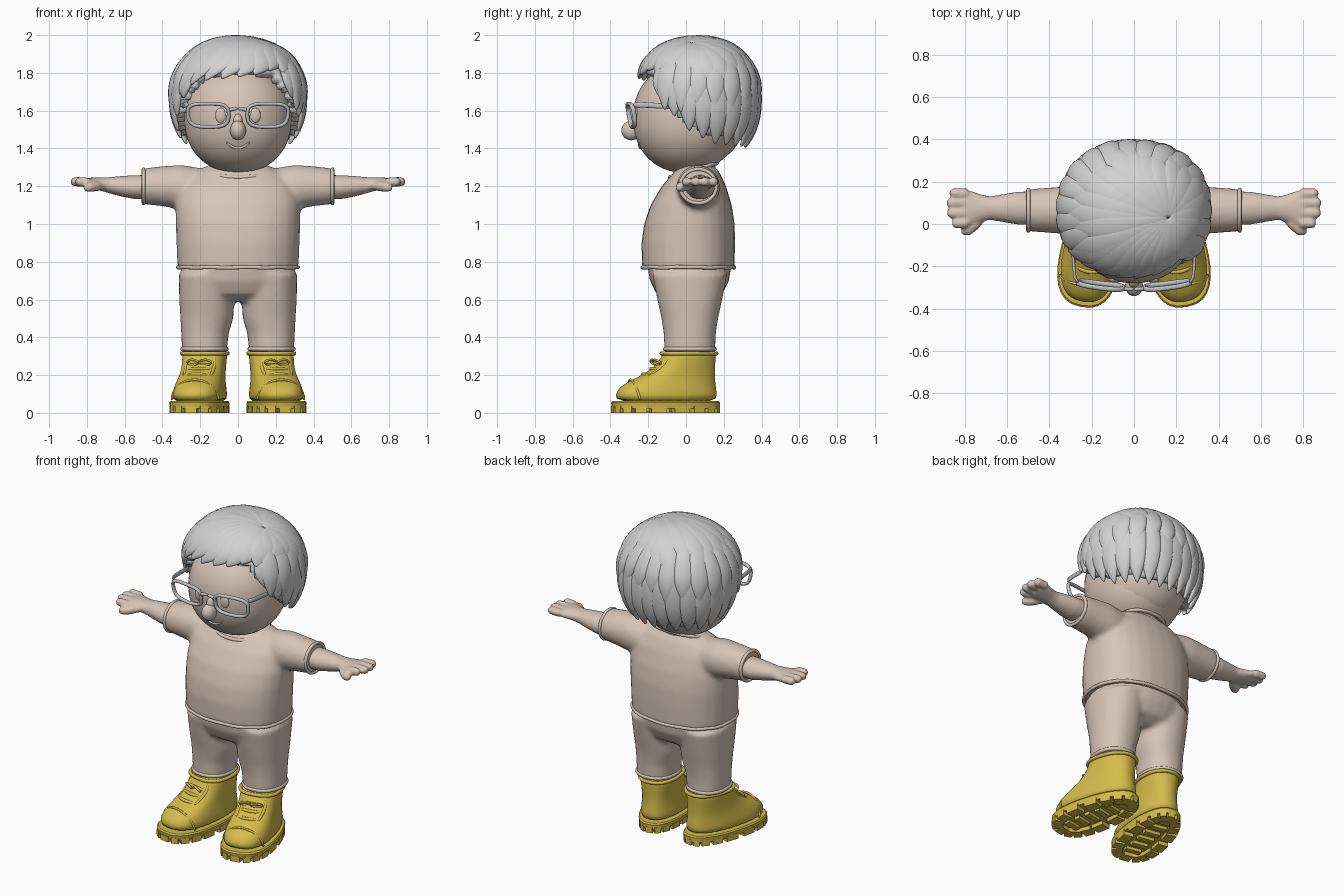
import bpy, bmesh, math, random
from math import sin, cos, pi, radians
from mathutils import Vector as V, Matrix

random.seed(4)
if bpy.data.objects.get("Cube"):
    bpy.data.objects.remove(bpy.data.objects["Cube"])


def material(name, rgb):
    m = bpy.data.materials.new(name)
    m.use_nodes = True
    m.diffuse_color = (*rgb, 1)
    b = m.node_tree.nodes["Principled BSDF"]
    b.inputs["Base Color"].default_value = (*rgb, 1)
    b.inputs["Roughness"].default_value = 0.7
    return m


TAN = material("warm tan", (0.68, 0.56, 0.48))
HAIR = material("silver grey", (0.64, 0.64, 0.64))
FRAME = material("frame grey", (0.52, 0.53, 0.55))
YELLOW = material("boot yellow", (0.66, 0.5, 0.07))


def power(v, p):
    return math.copysign(abs(v) ** (2 / p), v)


def ring(c, u, v, n=28, p=2):
    """Closed superellipse around c with half axes u and v."""
    return [V(c) + V(u) * power(cos(2 * pi * i / n), p) + V(v) * power(sin(2 * pi * i / n), p)
            for i in range(n)]


def flat(x, y, z, rx, ry, p=2.2):
    return ring((x, y, z), (rx, 0, 0), (0, ry, 0), p=p)


def loft(bm, rings, closed=False):
    rows = [[bm.verts.new(p) for p in r] for r in rings]
    n = len(rows[0])
    for k in range(len(rows) - (0 if closed else 1)):
        a, b = rows[k], rows[(k + 1) % len(rows)]
        for i in range(n):
            bm.faces.new((a[i], a[(i + 1) % n], b[(i + 1) % n], b[i]))
    if not closed:
        bm.faces.new(rows[0][::-1])
        bm.faces.new(rows[-1])


def tube(bm, pts, r, closed=False, up=(0, 0, 1), wide=1, n=8, taper=False):
    """Round bar along pts; wide stretches it along the up direction."""
    pts = [V(p) for p in pts]
    last, rings = len(pts) - 1, []
    for i, p in enumerate(pts):
        if closed:
            t = pts[(i + 1) % len(pts)] - pts[i - 1]
        else:
            t = pts[min(i + 1, last)] - pts[max(i - 1, 0)]
        s = t.normalized().cross(V(up)).normalized()
        k = 0.55 if taper and i in (0, last) else 1
        rings.append(ring(p, s * r * k, s.cross(t.normalized()) * r * k * wide, n))
    loft(bm, rings, closed)


def ball(bm, c, size):
    bmesh.ops.create_uvsphere(bm, u_segments=24, v_segments=16, radius=1,
                              matrix=Matrix.Translation(c) @ Matrix.Diagonal((*size, 1)))


def finish(name, bm, mat, mirror=False, voxel=0, sub=0, solid=0):
    bmesh.ops.recalc_face_normals(bm, faces=bm.faces)
    me = bpy.data.meshes.new(name)
    bm.to_mesh(me)
    bm.free()
    me.materials.append(mat)
    ob = bpy.data.objects.new(name, me)
    bpy.context.collection.objects.link(ob)
    for f in me.polygons:
        f.use_smooth = True
    if not sub and not voxel:
        bpy.ops.object.select_all(action='DESELECT')
        ob.select_set(True)
        bpy.context.view_layer.objects.active = ob
        bpy.ops.object.shade_smooth_by_angle(angle=radians(40))
    if mirror:
        ob.modifiers.new("mirror", 'MIRROR').use_mirror_merge = False
    if solid:
        m = ob.modifiers.new("thickness", 'SOLIDIFY')
        m.thickness, m.offset = solid, -1
    if voxel:
        m = ob.modifiers.new("blend", 'REMESH')
        m.mode, m.voxel_size, m.use_smooth_shade = 'VOXEL', voxel, True
        m = ob.modifiers.new("soften", 'SMOOTH')
        m.factor, m.iterations = 0.5, 6
    if sub:
        m = ob.modifiers.new("round", 'SUBSURF')
        m.levels = m.render_levels = sub
    return ob


# Shirt: torso and sleeves blended together
bm = bmesh.new()
loft(bm, [flat(0, y, z, rx, ry, 2.3) for z, y, rx, ry in (
    (.765, .012, .32, .245), (.9, .012, .326, .248), (1, .018, .33, .24), (1.1, .027, .33, .215),
    (1.2, .042, .31, .17), (1.27, .055, .24, .125), (1.315, .06, .15, .085))])
for s in (1, -1):
    loft(bm, [ring((s * x, .065, z), (0, ry, 0), (0, 0, rz)) for x, z, ry, rz in (
        (.1, 1.17, .1, .11), (.3, 1.195, .115, .118), (.4, 1.2, .107, .106), (.505, 1.2, .1, .094))])
finish("shirt", bm, TAN, voxel=.014)

# Shirt trims: hem, collar and sleeve cuffs
bm = bmesh.new()
tube(bm, [p + V((0, 0, .004 * sin(i * 2.4))) for i, p in enumerate(flat(0, .012, .77, .32, .245, 2.3))],
     .011, True)
tube(bm, [p + V((0, 0, .3 * (p.y - .04))) for p in flat(0, .04, 1.285, .165, .125)], .012, True)
for s in (1, -1):
    tube(bm, ring((s * .5, .065, 1.2), (0, .097, 0), (0, 0, .091)), .011, True, up=(1, 0, 0))
finish("shirt_trims", bm, TAN, sub=1)

# Arms with hands
bm = bmesh.new()
loft(bm, [ring((x, .075, z), (0, ry, 0), (0, 0, rz)) for x, z, ry, rz in (
    (.42, 1.195, .08, .066), (.55, 1.195, .078, .063), (.62, 1.2, .066, .054), (.68, 1.205, .056, .043),
    (.72, 1.21, .064, .036), (.77, 1.215, .082, .031), (.81, 1.218, .082, .024))])
for y, tip in ((.003, .855), (.052, .878), (.1, .88), (.145, .866)):
    tube(bm, [(.76, .5 * y + .04, 1.215), (.8, y, 1.222), (tip - .01, y, 1.224), (tip + .006, y, 1.222)],
         .025, taper=True, n=12)
tube(bm, [(.7, .05, 1.2), (.75, .0, 1.2), (.79, -.032, 1.195), (.815, -.042, 1.19)], .027, taper=True, n=12)
finish("arms", bm, TAN, mirror=True, voxel=.008)

# Trousers: hips and two legs blended together
bm = bmesh.new()
loft(bm, [flat(0, .018, z, rx, ry) for z, rx, ry in (
    (.8, .295, .225), (.7, .3, .21), (.63, .27, .175), (.59, .17, .11))])
for s in (1, -1):
    loft(bm, [flat(s * x, .02, z, rx, ry) for z, x, rx, ry in (
        (.74, .165, .15, .2), (.6, .165, .146, .172), (.5, .165, .14, .15),
        (.42, .175, .126, .138), (.32, .178, .118, .134))])
finish("trousers", bm, TAN, voxel=.014)
bm = bmesh.new()
tube(bm, flat(.178, .02, .338, .117, .131), .013, True)
finish("trouser_cuffs", bm, TAN, mirror=True, sub=1)

# Boots, turned slightly outward
TURN = Matrix.Translation((.17, .02, 0)) @ Matrix.Rotation(radians(11), 4, 'Z')


def foot(z, front, back, hw, n=32):
    pts = []
    for i in range(n):
        a = 2 * pi * i / n
        pts.append(V((hw * power(sin(a), 2.5) * (1 - .17 * cos(a)),
                      (front + back) / 2 + (back - front) / 2 * power(cos(a), 2.3), z)))
    return pts


bm = bmesh.new()
loft(bm, [foot(*r) for r in (
    (.05, -.4, .15, .135), (.1, -.4, .145, .133), (.14, -.375, .14, .126), (.175, -.31, .135, .118),
    (.21, -.235, .135, .113), (.26, -.17, .135, .112), (.31, -.145, .14, .116), (.33, -.13, .13, .108))])
bm.transform(TURN)
finish("boot_uppers", bm, YELLOW, mirror=True, sub=1)

bm = bmesh.new()
loft(bm, [foot(*r) for r in ((.024, -.415, .16, .142), (.054, -.42, .162, .146), (.062, -.412, .155, .14))])
edge = foot(.018, -.42, .162, .146, 36)
for i in range(0, 36, 2):
    t = edge[(i + 1) % 36] - edge[i - 1]
    inward = V((-t.y, t.x, 0)).normalized()
    if inward.dot(V((0, -.13, .018)) - edge[i]) < 0:
        inward.negate()
    bmesh.ops.create_cube(bm, size=1, matrix=Matrix.Translation(edge[i] + inward * .034)
                          @ Matrix.Rotation(math.atan2(t.y, t.x), 4, 'Z')
                          @ Matrix.Diagonal((t.length * .72, .064, .036, 1)))
for k in range(6):
    bmesh.ops.create_cube(bm, size=1, matrix=Matrix.Translation((0, -.31 + k * .075, .02))
                          @ Matrix.Diagonal((.1, .035, .03, 1)))
bm.transform(TURN)
finish("boot_soles", bm, YELLOW, mirror=True)

# Boot collars, toe seams, side flaps and laces
bm = bmesh.new()
tube(bm, foot(.315, -.148, .142, .118), .012, True)
tube(bm, [(.128 * sin(a), -.29 - .03 * cos(a), .065 + .112 * cos(a))
          for a in (radians(d) for d in range(-90, 91, 15))], .007)
for s in (1, -1):
    tube(bm, [(s * .07, -.25, .19), (s * .075, -.18, .225), (s * .075, -.138, .265), (s * .07, -.125, .31)],
         .012, taper=True)
for y, z in ((-.252, .205), (-.208, .235), (-.175, .268)):
    tube(bm, [(x, y + 5 * x * x, z - 2 * x * x) for x in (-.075, -.045, -.015, .015, .045, .075)],
         .011, taper=True)
for s in (1, -1):
    tube(bm, ring((s * .035, -.185, .268), (.033, .012, 0), (0, -.012, .014), 10), .007, True, up=(0, 1, 0))
bm.transform(TURN)
finish("boot_laces_and_seams", bm, YELLOW, mirror=True, sub=1)

# Head, neck and face
HP = 2.15


def face_y(x, z):
    return -.28 * (1 - abs(x / .285) ** HP - abs((z - 1.56) / .29) ** HP) ** (1 / HP)


bm = bmesh.new()
bmesh.ops.create_uvsphere(bm, u_segments=40, v_segments=28, radius=1)
for v in bm.verts:
    k = sum(abs(c) ** HP for c in v.co) ** (-1 / HP)
    v.co = V((v.co.x * .285, v.co.y * .28, v.co.z * .29)) * k + V((0, 0, 1.56))
ball(bm, (0, .07, 1.55), (.275, .24, .24))
finish("head", bm, TAN)
bm = bmesh.new()
loft(bm, [flat(0, .05, z, r, r * .85) for z, r in ((1.2, .14), (1.29, .125), (1.4, .12))])
finish("neck", bm, TAN, sub=1)
bm = bmesh.new()
ball(bm, (0, -.29, 1.495), (.042, .052, .052))
ball(bm, (0, -.272, 1.54), (.026, .03, .045))
finish("nose", bm, TAN)
bm = bmesh.new()
ball(bm, (.09, face_y(.09, 1.575) + .004, 1.575), (.03, .013, .04))
finish("eyes", bm, TAN, mirror=True)
bm = bmesh.new()
tube(bm, [(x, face_y(x, 1.4 + 9 * x * x) - .001, 1.4 + 9 * x * x)
          for x in (-.062, -.045, -.025, 0, .025, .045, .062)], .007, taper=True)
finish("mouth", bm, TAN, sub=1)


# Glasses
def lens(x, z):
    return V((x, -.302 + .4 * x * x - (z - 1.575) * .18, z))


bm = bmesh.new()
rim = ring((.157, 0, 1.575), (.108, 0, 0), (0, 0, .062), 28, 3.2)
tube(bm, [lens(p.x + (p.z - 1.575) * .15 * (1 if p.x > .157 else -.3), p.z) for p in rim],
     .011, True, up=(0, 1, 0), wide=1.2)
tube(bm, [lens(x, 1.612 - 4 * x * x) for x in (0, .02, .04, .06)], .011, up=(0, 1, 0))
tube(bm, [(.262, -.277, 1.632), (.281, -.262, 1.632), (.284, -.2, 1.63), (.295, -.06, 1.62)], .008, wide=2)
finish("glasses", bm, FRAME, mirror=True, sub=1)

# Hair: a cap under layers of tapered locks swirling from an off-centre crown
CENTRE = V((0, .06, 1.66))
LINE = ((0, 1.8), (40, 1.78), (55, 1.67), (70, 1.57), (85, 1.49), (110, 1.44), (181, 1.42))


def hairline(deg):
    deg = abs((deg + 180) % 360 - 180)
    for (a, z), (b, y) in zip(LINE, LINE[1:]):
        if deg <= b:
            return z + (y - z) * (deg - a) / (b - a)


def scalp(d, lift=0):
    k = sum(abs(c) ** 2.2 for c in d) ** (-1 / 2.2)
    p = V((d.x * .345, d.y * .32, d.z * (.31 if d.z > 0 else .38))) * k
    return CENTRE + p + p.normalized() * lift


def aim(deg, elev):
    a, e = radians(deg), radians(elev)
    return V((sin(a) * cos(e), -cos(a) * cos(e), sin(e)))


def end_elev(deg):
    h = hairline(deg) - CENTRE.z
    return math.degrees(math.asin(h / (.31 if h > 0 else .38)))


def lock(bm, d0, d1, width, lift, thick=.024, steps=11):
    path = [d0.slerp(d1, i / (steps - 1)) for i in range(steps)]
    pts, rings = [scalp(d, lift) for d in path], []
    for i, p in enumerate(pts):
        t = i / (steps - 1)
        k = (.35 + .65 * sin(pi / 2 * min(t / .6, 1))) * (1 - max(0, (t - .6) / .4) ** 1.9) + .05
        n = (p - CENTRE).normalized()
        along = pts[min(i + 1, steps - 1)] - pts[max(i - 1, 0)]
        side = along.cross(n).normalized()
        rings.append(ring(p, side * width * k, n * thick * (.35 + .65 * min(k, 1)), 10))
    loft(bm, rings)


bm = bmesh.new()
bmesh.ops.create_uvsphere(bm, u_segments=72, v_segments=48, radius=1)
for v in bm.verts:
    v.co = scalp(v.co.normalized(), -.008)
low = [f for f in bm.faces for c in [f.calc_center_median()]
       if c.z < hairline(math.degrees(math.atan2(c.x, CENTRE.y - c.y))) + .02]
bmesh.ops.delete(bm, geom=low, context='FACES')
finish("hair_cap", bm, HAIR, solid=.07)

CROWN = V((.44, -.09, .89)).normalized()
bm = bmesh.new()
for i in range(19):
    a = 54 + i * 14
    lock(bm, aim(a, 48), aim(a, end_elev(a) - 2), .062, 0)
for i in range(16):
    a = 62 + i * 15.7
    lock(bm, aim(a, 62), aim(a - 3, random.uniform(-12, 2)), .06, .008)
for i in range(17):
    a = 60 + i * 15
    lock(bm, CROWN, aim(a, random.choice((14, 24, 32))), .07, .01)
for a, e in ((-58, 4), (-44, 13), (-30, 17), (-15, 19), (0, 21), (15, 23), (30, 27), (45, 24)):
    lock(bm, CROWN, aim(a, e), .075, .01)
finish("hair_locks", bm, HAIR, sub=1)
